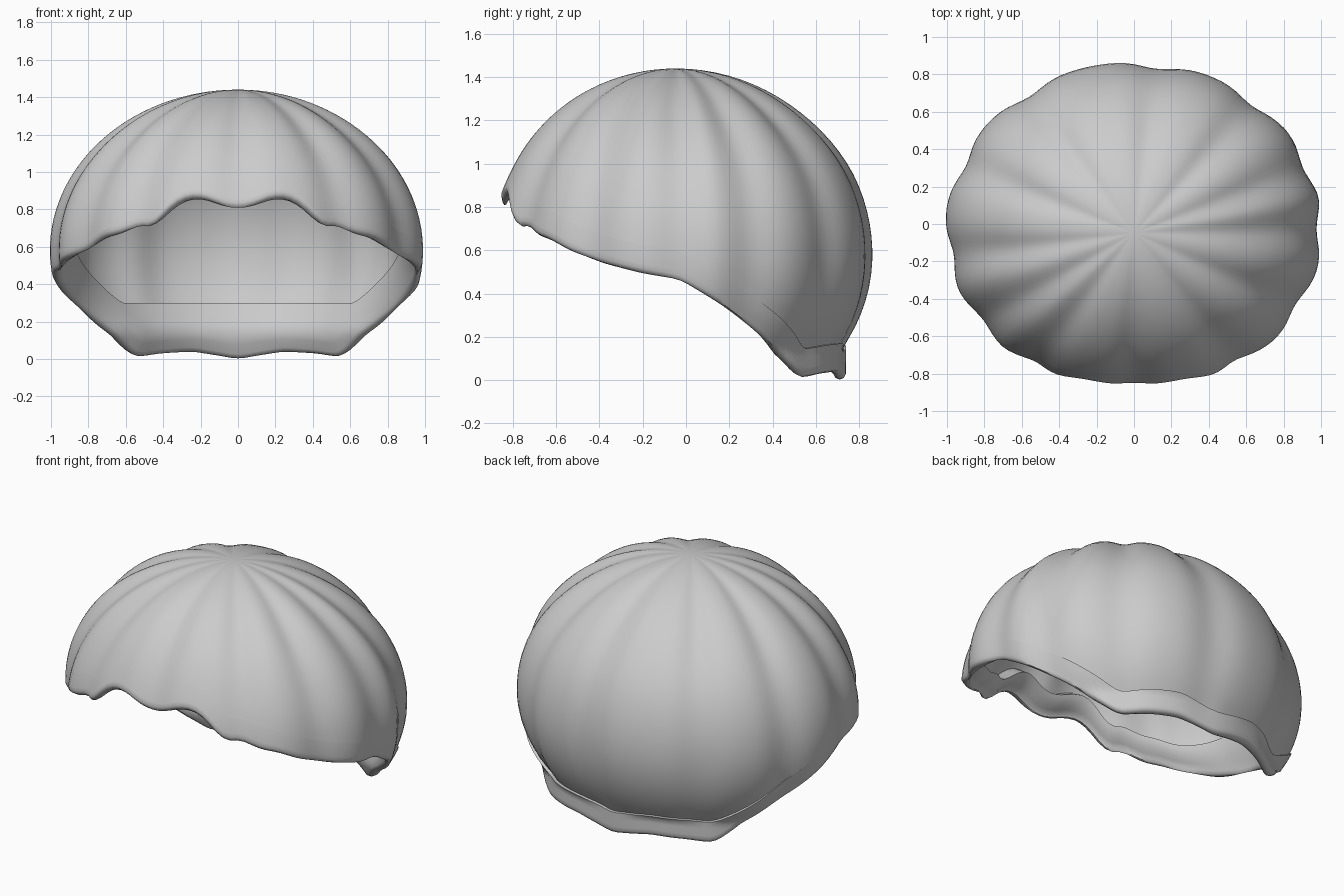
import bpy
import bmesh
from math import sin, cos, acos, pi, exp, radians, degrees, sqrt

cube = bpy.data.objects.get("Cube")
if cube:
    bpy.data.objects.remove(cube, do_unlink=True)

COLUMNS = 144
WAIST, HEIGHT, WIDTH = 0.58, 0.86, 1.01
ROLL = 0.022

# Rim height by angle away from the front (degrees, height)
RIM = [(0, .82), (5, .83), (11, .865), (17, .865), (21, .83), (28, .715),
       (34, .725), (40, .675), (47, .65), (54, .60), (66, .54), (78, .495),
       (90, .465), (103, .35), (118, .21), (128, .11), (138, .015), (142, .015),
       (150, .03), (163, .04), (172, .02), (180, 0)]
# Angles of the grooves between the ribs
GROOVES = [0, 34, 62, 90, 112, 140, 173, 215, 247, 279, 304, 327]


def smooth(t):
    t = max(0.0, min(1.0, t))
    return t * t * (3 - 2 * t)


def rim_at(angle):
    angle = 180 - abs(180 - angle % 360)
    for (a, za), (b, zb) in zip(RIM, RIM[1:]):
        if angle <= b:
            return za + (zb - za) * (angle - a) / (b - a)
    return RIM[-1][1]


def rim_height(phi):
    return ROLL + sum(rim_at(degrees(phi) + d) for d in (-2, 0, 2)) / 3


def dome_angle(z):
    return acos((z - WAIST) / HEIGHT)


def wall_radius(z):
    if z >= WAIST:
        return WIDTH * sqrt(max(0, 1 - ((z - WAIST) / HEIGHT) ** 2))
    return WIDTH * max(0.84, sqrt(1 - ((WAIST - z) / 0.8) ** 2))


def point(phi, z, depth, drop=0.0):
    """Point on the dome at angle phi and height z, sunk by depth."""
    a = dome_angle(z)
    r = max(0.0, wall_radius(z) - depth * sin(a))
    y = -0.885 * r * cos(phi) - 0.027 - 0.02 * smooth((z - 0.9) / 0.5)
    return (r * sin(phi), y, z - depth * max(0, cos(a)) - drop)


def groove_depth(phi, z):
    gaps = [abs((degrees(phi) - g + 180) % 360 - 180) for g in GROOVES]
    fade = smooth(dome_angle(z) / radians(50)) * (0.4 + 0.6 * smooth(z / 0.6))
    return 0.034 * exp(-(min(gaps) / 7.5) ** 2) * fade


def band_depth(phi, z):
    """Raised band around the back of the rim."""
    return groove_depth(phi, z) - 0.025 * smooth((abs(degrees(phi)) - 105) / 35)


def band_top(phi):
    return rim_height(phi) + 0.11


def lip_top(phi):
    side = smooth((abs(degrees(phi)) - 50) / 50)
    return min(rim_height(phi) + 0.12 + 0.16 * side, max(0.3, rim_height(phi) + 0.2))


def between(top, bottom, t):
    """Height a fraction t of the way down the dome's curve."""
    a = dome_angle(top) * (1 - t) + dome_angle(bottom) * t
    return WAIST + HEIGHT * cos(a)


angles = [-pi + 2 * pi * i / COLUMNS for i in range(COLUMNS)]
crown_z = WAIST + HEIGHT
WALL = 0.035
rings = []


def add_rings(steps, top, bottom, depth):
    for t in steps:
        row = [(p, between(top(p), bottom(p), t)) for p in angles]
        rings.append([point(p, z, depth(p, z, t)) for p, z in row])


def crown(phi):
    return crown_z


wall_steps = [i / 30 for i in range(1, 31)]
band_steps = [i / 5 for i in range(6)]

# Outer wall and the raised band below it
add_rings(wall_steps, crown, band_top, lambda p, z, t: groove_depth(p, z))
add_rings(band_steps, band_top, rim_height, lambda p, z, t: band_depth(p, z))

# Rolled rim
for blend, drop in ((0.15, 0.7), (0.5, 1.0), (0.85, 0.7)):
    row = [(p, rim_height(p)) for p in angles]
    rings.append([point(p, z, band_depth(p, z) * (1 - blend) + 0.06 * blend,
                        ROLL * drop) for p, z in row])

# Thick inner lip, then the thin inner wall back up to the crown
add_rings(band_steps[::-1], lip_top, rim_height,
          lambda p, z, t: 0.125 - 0.065 * t * t)
add_rings(wall_steps[::-1], crown, lip_top,
          lambda p, z, t: groove_depth(p, z) + WALL)

bm = bmesh.new()
loops = [[bm.verts.new(co) for co in ring] for ring in rings]
for upper, lower in zip(loops, loops[1:]):
    for i in range(COLUMNS):
        j = (i + 1) % COLUMNS
        bm.faces.new((upper[i], lower[i], lower[j], upper[j]))
for loop, depth in ((loops[0], 0), (loops[-1], WALL)):
    tip = bm.verts.new(point(0, crown_z, depth))
    for i in range(COLUMNS):
        bm.faces.new((tip, loop[i], loop[(i + 1) % COLUMNS]))
bmesh.ops.recalc_face_normals(bm, faces=bm.faces)

mesh = bpy.data.meshes.new("ribbed_shell")
bm.to_mesh(mesh)
bm.free()
shell = bpy.data.objects.new("ribbed_shell", mesh)
bpy.context.collection.objects.link(shell)

grey = bpy.data.materials.new("light_grey")
grey.use_nodes = True
colour = (0.6, 0.6, 0.6, 1)
grey.diffuse_color = colour
grey.node_tree.nodes["Principled BSDF"].inputs["Base Color"].default_value = colour
mesh.materials.append(grey)

bpy.ops.object.select_all(action="DESELECT")
shell.select_set(True)
bpy.context.view_layer.objects.active = shell
bpy.ops.object.shade_smooth_by_angle(angle=radians(50))
